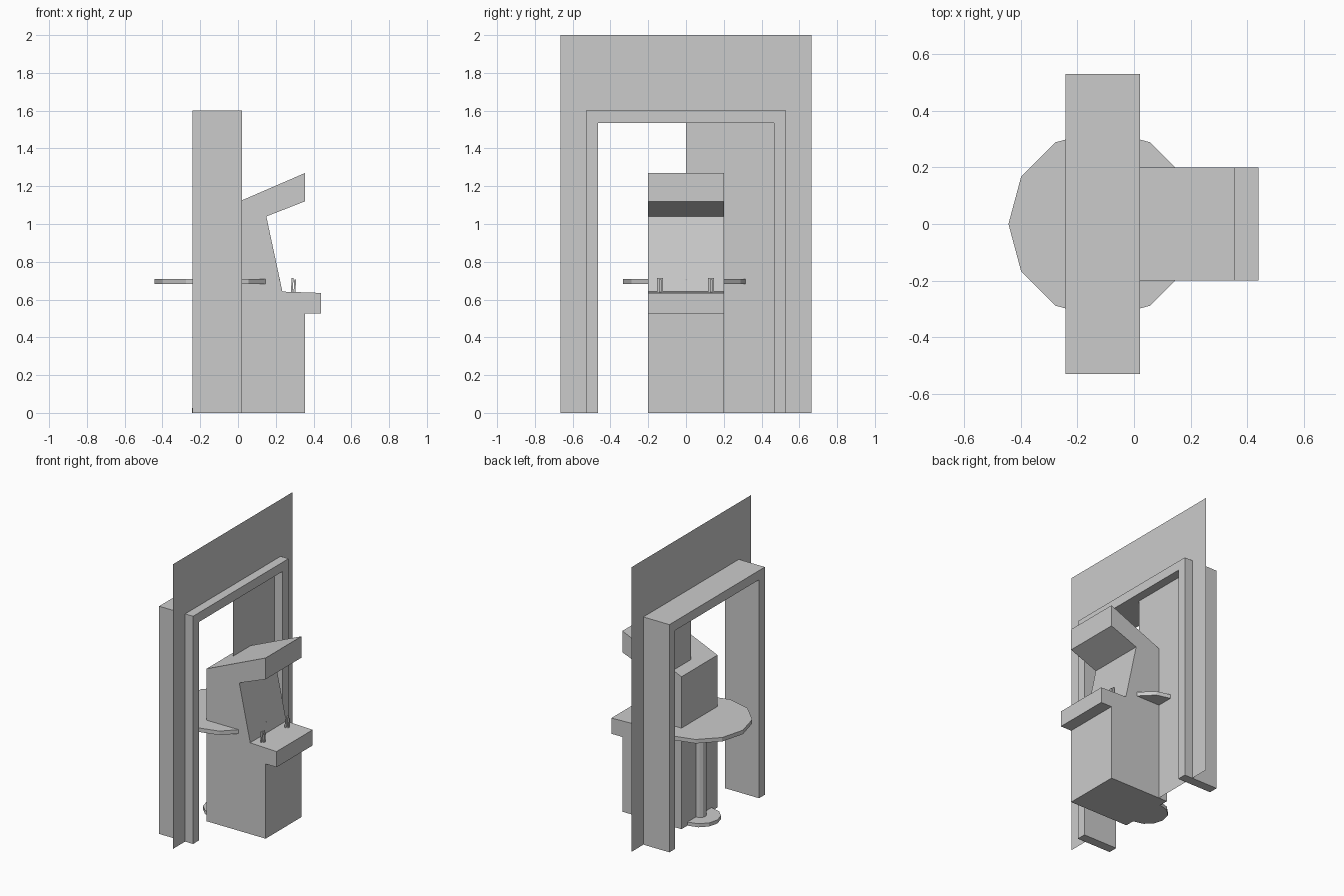
import bpy, bmesh
from mathutils import Matrix

if "Cube" in bpy.data.objects:
    bpy.data.objects.remove(bpy.data.objects["Cube"])


def finish(name, bm):
    bmesh.ops.recalc_face_normals(bm, faces=bm.faces)
    me = bpy.data.meshes.new(name)
    bm.to_mesh(me)
    bm.free()
    ob = bpy.data.objects.new(name, me)
    bpy.context.collection.objects.link(ob)
    return ob


def extruded(name, points, direction):
    """Fill a closed outline and, if direction is given, extrude it to a solid."""
    bm = bmesh.new()
    face = bm.faces.new([bm.verts.new(p) for p in points])
    if direction:
        new = bmesh.ops.extrude_face_region(bm, geom=[face])["geom"]
        verts = [v for v in new if isinstance(v, bmesh.types.BMVert)]
        bmesh.ops.translate(bm, vec=direction, verts=verts)
    return finish(name, bm)


def disc(name, x, r, z0, z1):
    bm = bmesh.new()
    bmesh.ops.create_cone(bm, cap_ends=True, segments=12, radius1=r, radius2=r,
                          depth=z1 - z0,
                          matrix=Matrix.Translation((x, 0, (z0 + z1) / 2)))
    # turn so that a corner points along x
    lead = max(v.co.x for v in bm.verts)
    if lead < x + r * 0.99:
        bmesh.ops.rotate(bm, cent=(x, 0, 0), matrix=Matrix.Rotation(0.2618, 3, 'Z'), verts=bm.verts)
    return finish(name, bm)


# wall sheet with the doorway open on one half only
WALL_X = -0.04
wall = [(-.665, 0), (-.465, 0), (-.465, 1.535), (0, 1.535), (0, 0),
        (.665, 0), (.665, 2), (-.665, 2)]
extruded("wall", [(WALL_X, y, z) for y, z in wall], None)

# door frame
frame = [(-.53, 0), (-.465, 0), (-.465, 1.535), (.465, 1.535), (.465, 0),
         (.53, 0), (.53, 1.6), (-.53, 1.6)]
extruded("door_frame", [(-.242, y, z) for y, z in frame], (.264, 0, 0))

# arcade cabinet from its side profile
side = [(-.105, 0), (.355, 0), (.355, .525), (.44, .525), (.44, .635),
        (.235, .642), (.15, 1.04), (.355, 1.12), (.355, 1.27), (-.105, 1.071)]
extruded("arcade_cabinet", [(x, -.2, z) for x, z in side], (0, .4, 0))

# control sticks: a leaning pair of slats on each side
for label, y in (("left", -.137), ("right", .133)):
    for part, x, top, w in (("back", .28, .715, .016), ("front", .294, .705, .007)):
        slat = [(x, .636), (x + .009, .636), (x + .014, top), (x + .004, top)]
        extruded(f"{label}_control_stick_{part}", [(a, y - w, b) for a, b in slat], (0, 2 * w, 0))

# round pedestal table
TABLE_X = -.11
disc("table_top", TABLE_X, .333, .682, .71)
disc("table_column", TABLE_X, .04, .02, .69)
disc("table_base", TABLE_X, .133, 0, .025)
